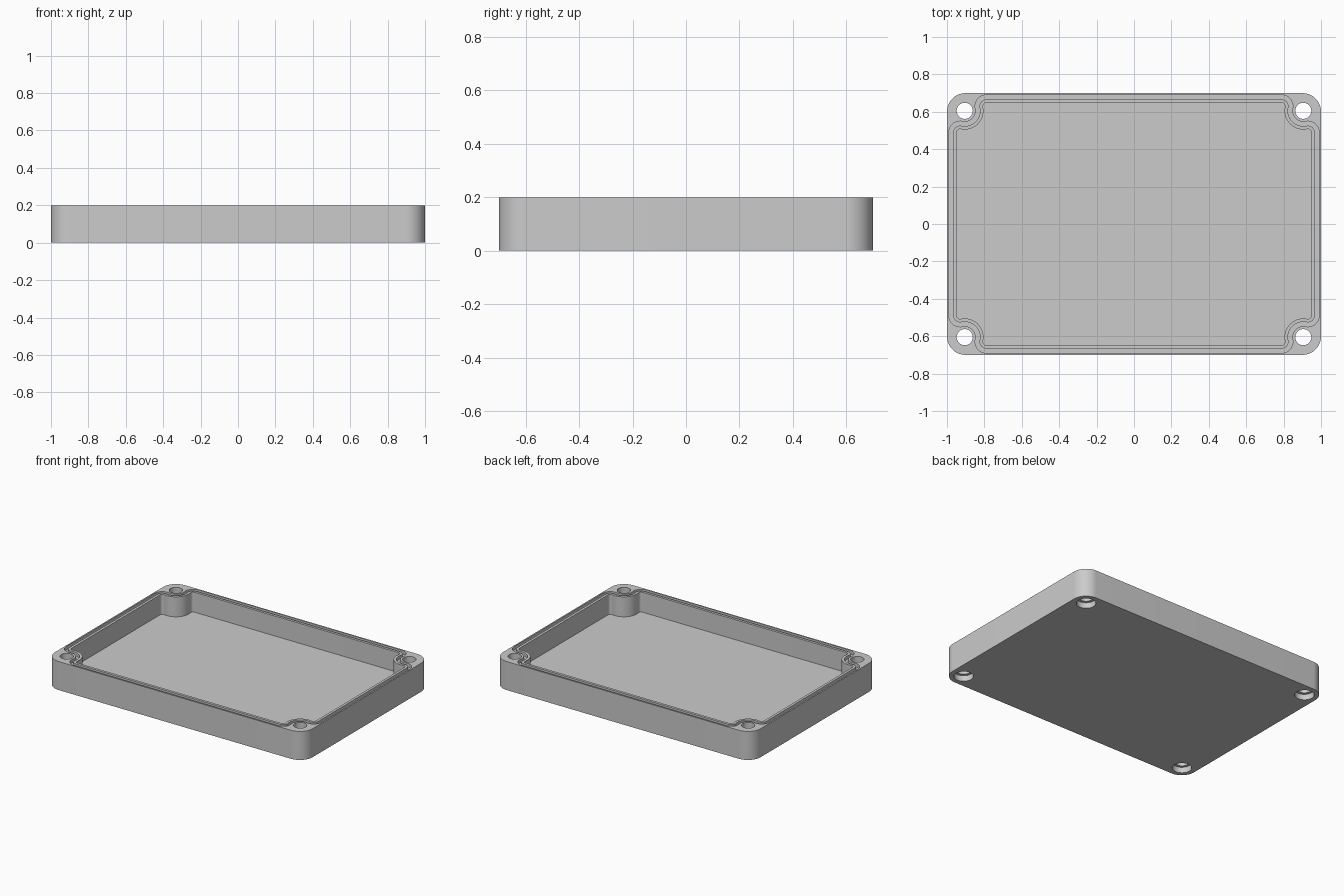
import bpy
import bmesh
from math import atan2, cos, sin, sqrt, pi, radians

cube = bpy.data.objects.get("Cube")
if cube:
    bpy.data.objects.remove(cube, do_unlink=True)

HALF_X, HALF_Y, HEIGHT = 1.0, 0.7, 0.2
FLOOR_Z, GROOVE_Z, STEP_Z = 0.06, 0.175, 0.04
HOLE_X, HOLE_Y, HOLE_R, BORE_R = 0.905, 0.605, 0.043, 0.062
POST_R, FILLET_R = 0.058, 0.06
GROOVE_WALL, GROOVE_W, LIP_W = 0.01, 0.024, 0.018


def arc(cx, cy, r, a0, a1, n):
    """Points along an arc, both ends included."""
    return [(cx + r * cos(a0 + (a1 - a0) * i / n),
             cy + r * sin(a0 + (a1 - a0) * i / n)) for i in range(n + 1)]


def four_corners(q):
    """Mirror one corner's points into a closed outline."""
    return (q + [(-x, y) for x, y in reversed(q)]
            + [(-x, -y) for x, y in q] + [(x, -y) for x, y in reversed(q)])


def scalloped(d):
    """Inner outline that bends round the screw posts, moved inward by d."""
    fx, fy = HALF_X - GROOVE_WALL - FILLET_R, HALF_Y - GROOVE_WALL - FILLET_R
    reach = POST_R + FILLET_R
    y1 = HOLE_Y - sqrt(reach ** 2 - (fx - HOLE_X) ** 2)
    x2 = HOLE_X - sqrt(reach ** 2 - (fy - HOLE_Y) ** 2)
    a1 = atan2(HOLE_Y - y1, HOLE_X - fx)
    a2 = atan2(HOLE_Y - fy, HOLE_X - x2)
    first = arc(fx, y1, FILLET_R - d, 0, a1, 10)
    post = arc(HOLE_X, HOLE_Y, POST_R + d, a1 + pi, a2 + pi, 16)
    last = arc(x2, fy, FILLET_R - d, a2, pi / 2, 10)
    return four_corners(first + post[1:-1] + last)


bm = bmesh.new()


def ring(points, z):
    verts = [bm.verts.new((x, y, z)) for x, y in points]
    n = len(verts)
    for i in range(n):
        bm.edges.new((verts[i], verts[(i + 1) % n]))
    return verts


def join(a, b):
    """Strip of quads between two rings."""
    n = len(a)
    for i in range(n):
        j = (i + 1) % n
        bm.faces.new((a[i], a[j], b[j], b[i]))


def cap(rings, up):
    """Flat face bounded by the first ring, with the others as holes."""
    edges = [bm.edges.get((r[i - 1], r[i])) for r in rings for i in range(len(r))]
    bmesh.ops.triangle_fill(bm, edges=edges, use_beauty=True, normal=(0, 0, up))


# Outer wall
outline = four_corners(arc(HALF_X - 0.1, HALF_Y - 0.1, 0.1, 0, pi / 2, 16))
bottom, top = ring(outline, 0), ring(outline, HEIGHT)
join(bottom, top)

# Seal groove, inner lip and cavity wall
groove_out = scalloped(0)
groove_in = scalloped(GROOVE_W)
cavity = scalloped(GROOVE_W + LIP_W)
inner = [ring(p, z) for p, z in (
    (groove_out, HEIGHT), (groove_out, GROOVE_Z), (groove_in, GROOVE_Z),
    (groove_in, HEIGHT), (cavity, HEIGHT), (cavity, FLOOR_Z))]
for a, b in zip(inner, inner[1:]):
    join(a, b)

# Counterbored screw holes
top_holes, bottom_holes = [], []
for sx in (-1, 1):
    for sy in (-1, 1):
        small, large = [arc(sx * HOLE_X, sy * HOLE_Y, r, 0, 2 * pi, 40)[:-1]
                        for r in (HOLE_R, BORE_R)]
        bore = [ring(p, z) for p, z in ((large, 0), (large, STEP_Z),
                                        (small, STEP_Z), (small, HEIGHT))]
        for a, b in zip(bore, bore[1:]):
            join(a, b)
        bottom_holes.append(bore[0])
        top_holes.append(bore[-1])

# Rim, underside and cavity floor
cap([top, inner[0]] + top_holes, 1)
cap([bottom] + bottom_holes, -1)
cap([inner[-1]], 1)
bmesh.ops.recalc_face_normals(bm, faces=bm.faces[:])

mesh = bpy.data.meshes.new("enclosure_lid")
bm.to_mesh(mesh)
bm.free()
lid = bpy.data.objects.new("enclosure_lid", mesh)
bpy.context.collection.objects.link(lid)

# Plain grey plastic
grey = bpy.data.materials.new("light_grey")
grey.use_nodes = True
colour = (0.6, 0.6, 0.6, 1)
grey.diffuse_color = colour
grey.node_tree.nodes["Principled BSDF"].inputs["Base Color"].default_value = colour
mesh.materials.append(grey)

bpy.ops.object.select_all(action='DESELECT')
lid.select_set(True)
bpy.context.view_layer.objects.active = lid
bpy.ops.object.shade_smooth_by_angle(angle=radians(30))
